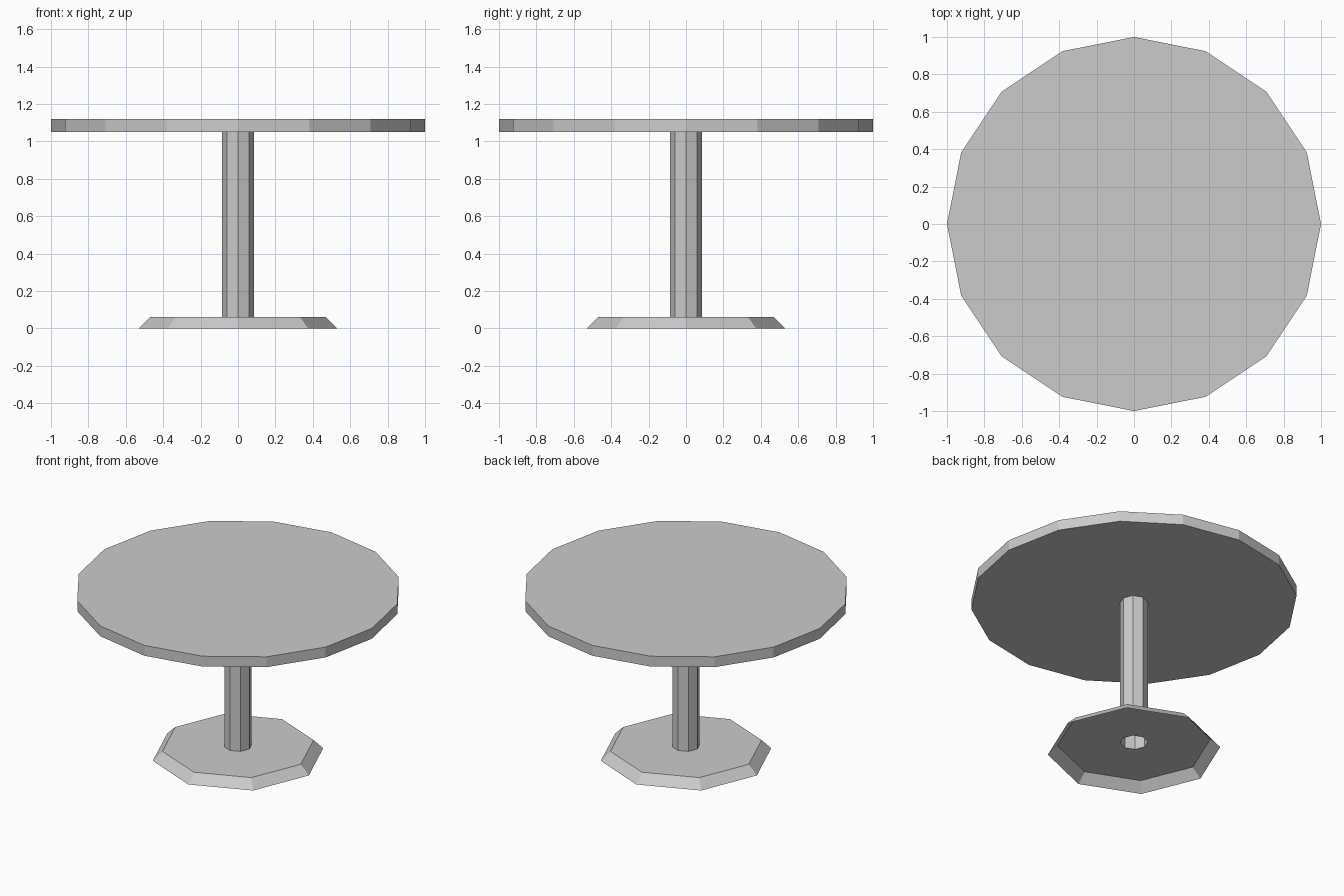
import bpy, bmesh
from math import cos, sin, tau

if "Cube" in bpy.data.objects:
    bpy.data.objects.remove(bpy.data.objects["Cube"])


def lathe(name, sides, rings, cap_ends):
    """Flat-faced solid of revolution from (radius, z) rings, listed bottom to top."""
    bm = bmesh.new()
    loops = [[bm.verts.new((r * cos(tau * i / sides), r * sin(tau * i / sides), z))
              for i in range(sides)] for r, z in rings]
    for low, high in zip(loops, loops[1:]):
        for i in range(sides):
            j = (i + 1) % sides
            bm.faces.new((low[i], low[j], high[j], high[i]))
    if cap_ends:
        bm.faces.new(loops[0][::-1])
        bm.faces.new(loops[-1])
    mesh = bpy.data.meshes.new(name)
    bm.to_mesh(mesh)
    bm.free()
    obj = bpy.data.objects.new(name, mesh)
    bpy.context.collection.objects.link(obj)
    return obj


# Sixteen-sided table top
lathe("table_top", 16, [(1.0, 1.05), (1.0, 1.12)], True)

# Octagonal foot and column: one hollow shell, open underneath
lathe("pedestal", 8, [(0.53, 0.0), (0.47, 0.06), (0.085, 0.06), (0.085, 1.05)], False)
